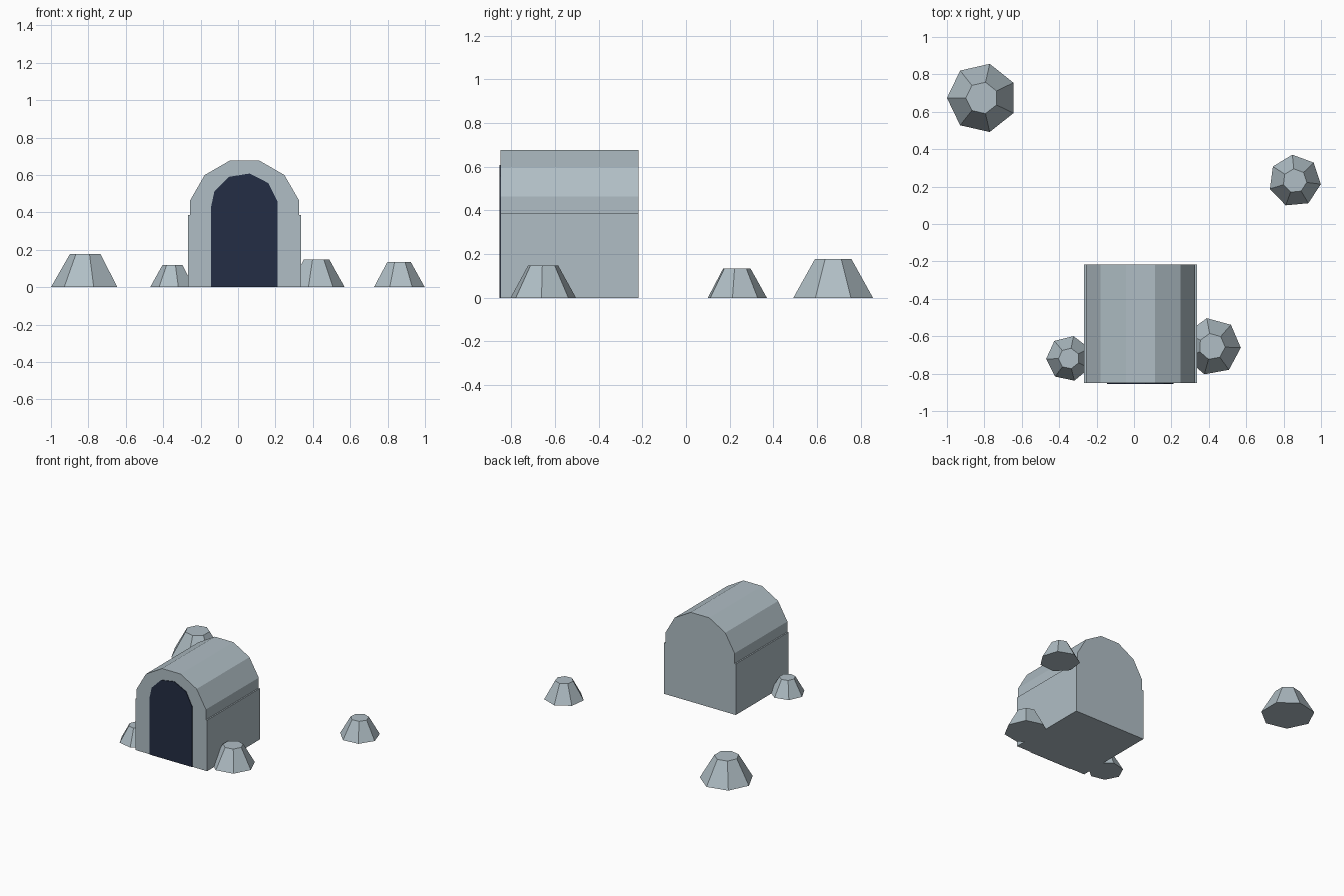
import bpy, bmesh
from math import sin, cos, radians

cube = bpy.data.objects.get("Cube")
if cube:
    bpy.data.objects.remove(cube)


def material(name, rgb):
    m = bpy.data.materials.new(name)
    m.use_nodes = True
    m.diffuse_color = (*rgb, 1)
    m.node_tree.nodes["Principled BSDF"].inputs["Base Color"].default_value = (*rgb, 1)
    return m


STONE = material("blue_grey_stone", (0.434, 0.515, 0.558))
DARK = material("dark_opening", (0.017, 0.027, 0.058))


def finish(bm, name, mat):
    bmesh.ops.recalc_face_normals(bm, faces=bm.faces)
    mesh = bpy.data.meshes.new(name)
    bm.to_mesh(mesh)
    bm.free()
    mesh.materials.append(mat)
    obj = bpy.data.objects.new(name, mesh)
    bpy.context.collection.objects.link(obj)
    return obj


def arc(radius, height, start, step, count):
    """Points of a faceted arch, going over the top from right to left."""
    angles = [radians(start + step * i) for i in range(count)]
    return [(radius * cos(a), height + radius * sin(a)) for a in angles]


def extrude_profile(name, points, x, y_front, y_back, mat):
    """Closed x-z outline, drawn out along y."""
    bm = bmesh.new()
    face = bm.faces.new([bm.verts.new((x + px, y_front, pz)) for px, pz in points])
    new = bmesh.ops.extrude_face_region(bm, geom=[face])["geom"]
    verts = [v for v in new if isinstance(v, bmesh.types.BMVert)]
    bmesh.ops.translate(bm, verts=verts, vec=(0, y_back - y_front, 0))
    return finish(bm, name, mat)


def rock(name, x, y, radius, height, turn):
    """Seven-sided tapered stone with a flat top."""
    bm = bmesh.new()
    rings = []
    for r, z in ((radius, 0), (radius * 0.46, height)):
        angles = [radians(turn + 360 * i / 7) for i in range(7)]
        rings.append([bm.verts.new((x + r * cos(a), y + r * sin(a), z)) for a in angles])
        bm.faces.new(rings[-1])
    low, high = rings
    for i in range(7):
        j = (i + 1) % 7
        bm.faces.new((low[i], low[j], high[j], high[i]))
    return finish(bm, name, STONE)


# Hut: straight walls with a small ledge below the faceted vault
HUT_X, WALL, SPRING = 0.035, 0.301, 0.387
vault = arc(WALL, SPRING, 15, 30, 6)
ledge = vault[0][0]
outline = ([(-WALL, 0), (WALL, 0), (WALL, SPRING), (ledge, SPRING)] + vault
           + [(-ledge, SPRING), (-WALL, SPRING)])
extrude_profile("hut", outline, HUT_X, -0.85, -0.217, STONE)

# Dark arched doorway, a thin plate on the front wall
HALF = 0.178
door = [(-HALF, 0), (HALF, 0)] + arc(0.18, 0.43, 9, 36, 5) + [(-HALF, 0.43)]
extrude_profile("doorway", door, 0.034, -0.855, -0.849, DARK)

# Scattered rocks
rock("back_right_rock", -0.813, 0.674, 0.187, 0.177, 180)
rock("back_left_rock", 0.860, 0.231, 0.140, 0.135, -7.5)
rock("front_left_rock", 0.417, -0.655, 0.154, 0.148, -2.5)
rock("front_right_rock", -0.348, -0.719, 0.122, 0.118, 181)
